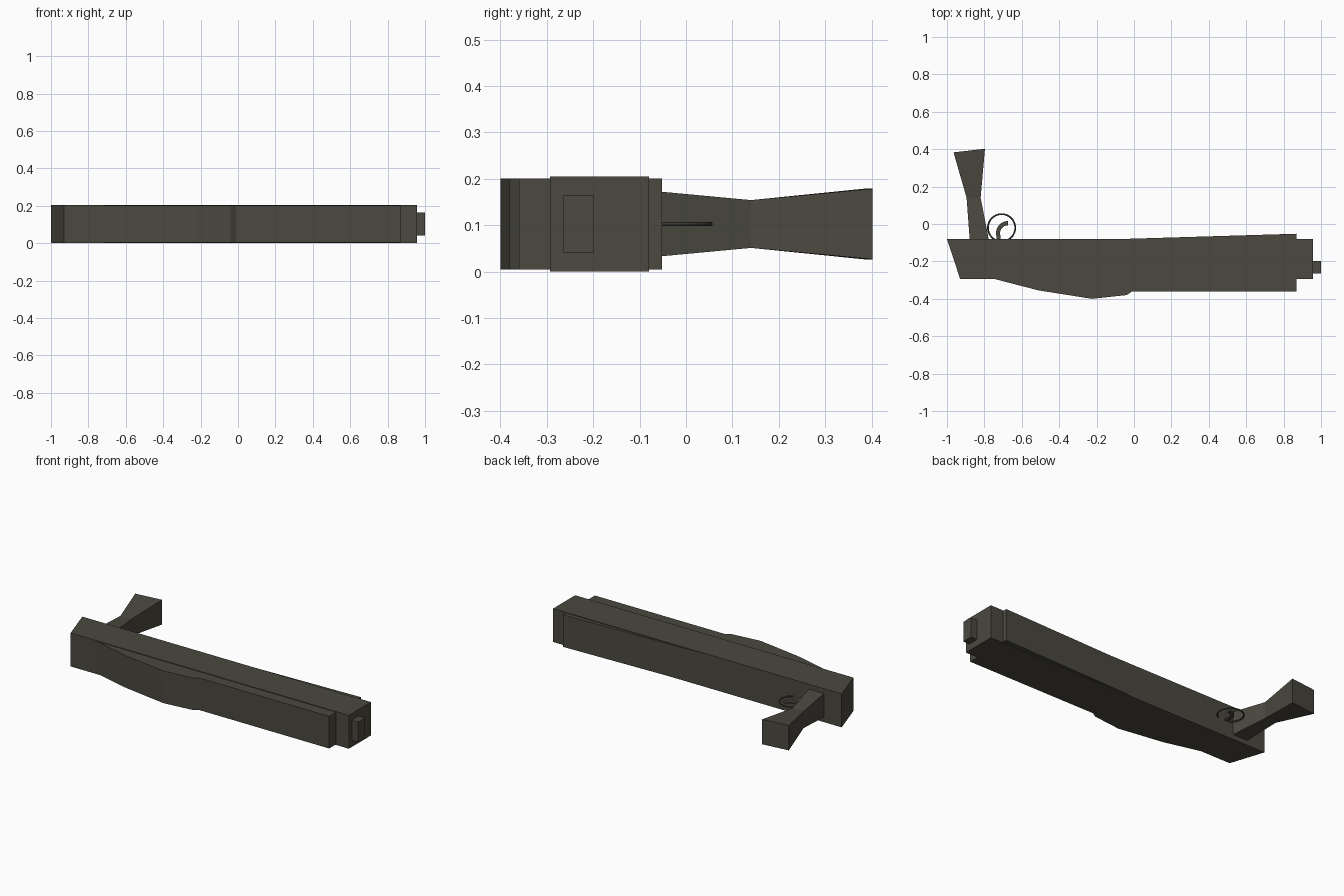
import bpy, bmesh, math

if "Cube" in bpy.data.objects:
    bpy.data.objects.remove(bpy.data.objects["Cube"])

mat = bpy.data.materials.new("dark_olive_metal")
mat.diffuse_color = (0.070, 0.066, 0.050, 1)
mat.use_nodes = True
mat.node_tree.nodes["Principled BSDF"].inputs["Base Color"].default_value = mat.diffuse_color
MID = 0.1025  # mid-plane height of the whole model


def finish(name, bm):
    bmesh.ops.recalc_face_normals(bm, faces=bm.faces)
    me = bpy.data.meshes.new(name)
    bm.to_mesh(me)
    bm.free()
    me.materials.append(mat)
    ob = bpy.data.objects.new(name, me)
    bpy.context.collection.objects.link(ob)
    return ob


def slab(name, outline, half):
    """Extrude an XY outline evenly about the mid-plane."""
    bm = bmesh.new()
    face = bm.faces.new([bm.verts.new((x, y, MID - half)) for x, y in outline])
    ext = bmesh.ops.extrude_face_region(bm, geom=[face])
    verts = [g for g in ext["geom"] if isinstance(g, bmesh.types.BMVert)]
    bmesh.ops.translate(bm, verts=verts, vec=(0, 0, 2 * half))
    return finish(name, bm)


# Main body, slanted at the rear
slab("receiver", [(-1, -0.08), (-0.93, -0.293), (0.957, -0.293), (0.957, -0.08)], 0.1025)
# Bulged cover on one long side
slab("bulged_cover", [(-0.75, -0.28), (-0.75, -0.293), (-0.51, -0.355), (-0.225, -0.4),
                      (-0.04, -0.38), (-0.01, -0.36), (0.87, -0.36), (0.87, -0.28)], 0.0985)
# Thin wedge on the grip side
slab("wedge_rail", [(-0.06, -0.09), (0.87, -0.09), (0.87, -0.052), (-0.06, -0.08)], 0.0985)
# Muzzle block
slab("muzzle", [(0.94, -0.264), (1, -0.264), (1, -0.198), (0.94, -0.198)], 0.062)

# Grip: rectangular rings (rear x, rear y, front x, front y, half thickness)
bm = bmesh.new()
rings = []
for xa, ya, xb, yb, h in [(-0.878, -0.09, -0.775, -0.09, 0.073),
                          (-0.895, 0.14, -0.82, 0.14, 0.0515),
                          (-0.965, 0.383, -0.797, 0.402, 0.076)]:
    rings.append([bm.verts.new(p) for p in ((xa, ya, MID - h), (xb, yb, MID - h),
                                            (xb, yb, MID + h), (xa, ya, MID + h))])
for a, b in zip(rings, rings[1:]):
    for i in range(4):
        j = (i + 1) % 4
        bm.faces.new((a[i], a[j], b[j], b[i]))
bm.faces.new(rings[0])
bm.faces.new(rings[-1])
finish("grip", bm)

# Trigger guard ring
bpy.ops.mesh.primitive_torus_add(location=(-0.708, -0.02, MID), major_radius=0.073,
                                 minor_radius=0.0045, major_segments=40, minor_segments=8)
guard = bpy.context.object
guard.name = "trigger_guard"
guard.data.materials.append(mat)
bpy.ops.object.shade_smooth_by_angle()

# Curved trigger: a swept band
outer, inner = [], []
for i in range(9):
    a = math.radians(195 - i * 105 / 8)
    for r, side in ((0.064, outer), (0.042, inner)):
        side.append((-0.674 + r * math.cos(a), -0.05 + 1.03 * r * math.sin(a)))
outer.insert(0, (-0.734, -0.09))
inner.insert(0, (-0.712, -0.09))
slab("trigger", outer + inner[::-1], 0.0045)
